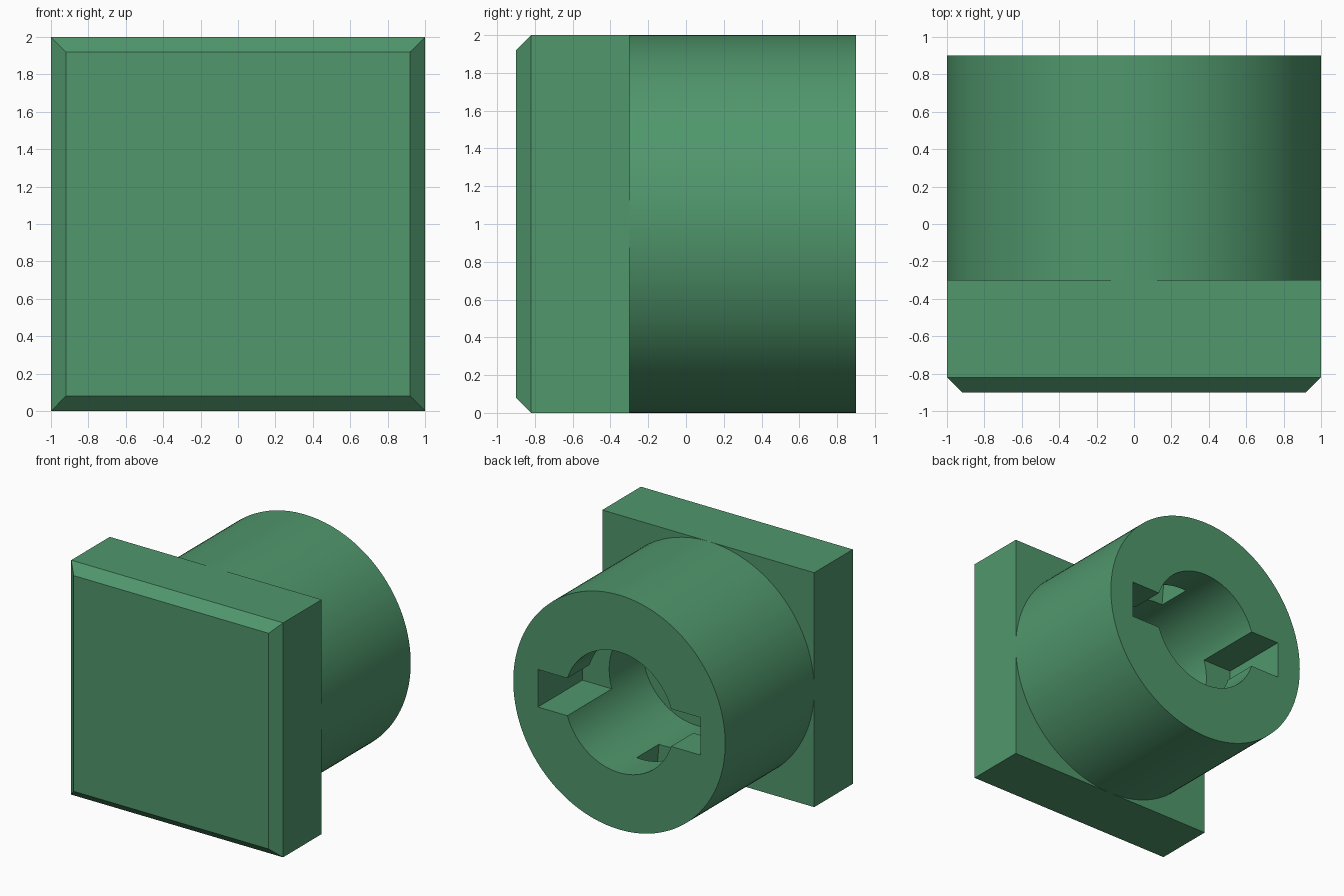
import bpy, bmesh
from math import cos, sin, pi, radians

if "Cube" in bpy.data.objects:
    bpy.data.objects.remove(bpy.data.objects["Cube"])

SEG = 128
green = bpy.data.materials.new("green")
green.diffuse_color = (0.08, 0.31, 0.15, 1)
green.use_nodes = True
green.node_tree.nodes["Principled BSDF"].inputs["Base Color"].default_value = green.diffuse_color


def loft(name, sections):
    """Solid through matching x/z outlines, given as (y, points), centred on z = 1."""
    bm = bmesh.new()
    rings = [[bm.verts.new((x, y, z + 1)) for x, z in pts] for y, pts in sections]
    for a, b in zip(rings, rings[1:]):
        for i in range(len(a)):
            j = (i + 1) % len(a)
            bm.faces.new((a[i], a[j], b[j], b[i]))
    bm.faces.new(rings[0])
    bm.faces.new(rings[-1])
    bmesh.ops.recalc_face_normals(bm, faces=bm.faces)
    me = bpy.data.meshes.new(name)
    bm.to_mesh(me)
    bm.free()
    ob = bpy.data.objects.new(name, me)
    bpy.context.collection.objects.link(ob)
    me.materials.append(green)
    return ob


def rect(w, h):
    return [(-w, -h), (w, -h), (w, h), (-w, h)]


def arc(r, a0, a1, n):
    return [(r * cos(a0 + (a1 - a0) * i / n), r * sin(a0 + (a1 - a0) * i / n))
            for i in range(n + 1)]


def circle(r, n=SEG):
    return arc(r, 0, 2 * pi, n)[:-1]


def prism(name, outline, y0, y1):
    return loft(name, [(y0, outline), (y1, outline)])


# Square plate with chamfered front rim
loft("front_plate", [(-0.9, rect(0.92, 0.92)), (-0.82, rect(1, 1)), (-0.3, rect(1, 1))])

# Round socket body
body = prism("socket_body", circle(1), -0.3, 0.9)

# Blind bore, entry slots, and quarter-turn locking grooves
cutters = [prism("bore_cutter", circle(0.515, 96), -0.15, 1.0),
           prism("slot_cutter", rect(0.767, 0.16), 0.3, 1.1)]
for k in range(2):
    sector = [(0, 0)] + arc(0.77, k * pi, k * pi + radians(95), 32)
    cutters.append(prism("groove_cutter", sector, 0.3, 0.6))

bpy.context.view_layer.objects.active = body
for c in cutters:
    c.hide_render = True
    mod = body.modifiers.new("cut", 'BOOLEAN')
    mod.operation = 'DIFFERENCE'
    mod.solver = 'EXACT'
    mod.object = c
    bpy.ops.object.modifier_apply(modifier=mod.name)
for c in cutters:
    bpy.data.objects.remove(c)

# Smooth round walls, crisp edges
body.select_set(True)
bpy.ops.object.shade_smooth_by_angle(angle=radians(30))
